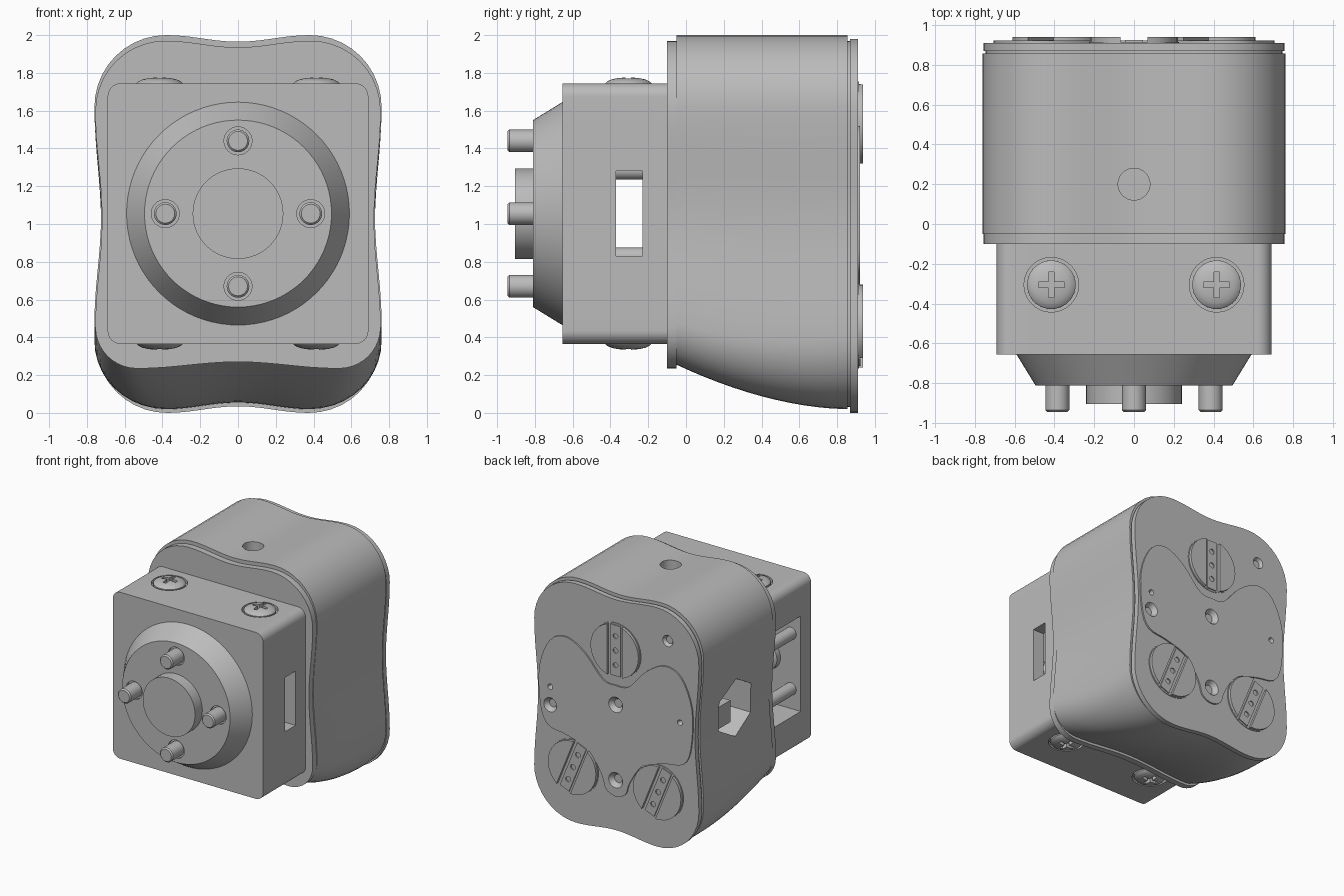
import bpy, bmesh
from math import sin, cos, pi, radians
from mathutils import Matrix, Vector

if "Cube" in bpy.data.objects:
    bpy.data.objects.remove(bpy.data.objects["Cube"])

grey = bpy.data.materials.new("plain grey")
grey.use_nodes = True
grey.diffuse_color = (0.5, 0.5, 0.5, 1)
grey.node_tree.nodes["Principled BSDF"].inputs["Base Color"].default_value = (0.5, 0.5, 0.5, 1)

MID = 1.055  # height of the front axis


def loft(name, rings):
    """Closed solid through a list of equal-length rings."""
    bm = bmesh.new()
    rows = [[bm.verts.new(p) for p in ring] for ring in rings]
    n = len(rows[0])
    for a, b in zip(rows, rows[1:]):
        for i in range(n):
            bm.faces.new((a[i], a[(i + 1) % n], b[(i + 1) % n], b[i]))
    bm.faces.new(rows[0])
    bm.faces.new(rows[-1])
    bmesh.ops.recalc_face_normals(bm, faces=bm.faces)
    mesh = bpy.data.meshes.new(name)
    bm.to_mesh(mesh)
    bm.free()
    mesh.materials.append(grey)
    ob = bpy.data.objects.new(name, mesh)
    bpy.context.collection.objects.link(ob)
    return ob


def prism(name, outline, y0, y1):
    return loft(name, [[(x, y, z) for x, z in outline] for y in (y0, y1)])


def turned(name, x, z, steps, n=48):
    """Round part along y from (y, radius) steps."""
    return loft(name, [[(x + r * cos(2 * pi * i / n), y, z + r * sin(2 * pi * i / n))
                        for i in range(n)] for y, r in steps])


def upright(name, x, y, steps, n=40):
    """Round part along z from (z, radius) steps."""
    return loft(name, [[(x + r * cos(2 * pi * i / n), y + r * sin(2 * pi * i / n), z)
                        for i in range(n)] for z, r in steps])


def block(name, x0, x1, y0, y1, z0, z1):
    return prism(name, [(x0, z0), (x1, z0), (x1, z1), (x0, z1)], y0, y1)


def cut(ob, *cutters):
    for c in cutters:
        c.hide_render = True
        m = ob.modifiers.new("cut", 'BOOLEAN')
        m.operation, m.solver, m.object = 'DIFFERENCE', 'EXACT', c
        bpy.context.view_layer.objects.active = ob
        bpy.ops.object.modifier_apply(modifier=m.name)


def drop(*cutters):
    for c in cutters:
        bpy.data.objects.remove(c)


def outline(half, z0, z1, r_low, r_top, dip=0.035, seg=10):
    """Rounded rectangle whose four sides bow inward."""
    corners = [(1, z1 - r_top, r_top, 0), (-1, z1 - r_top, r_top, 90),
               (-1, z0 + r_low, r_low, 180), (1, z0 + r_low, r_low, 270)]
    pts = []
    for k, (s, cz, r, a) in enumerate(corners):
        arc = [(s * (half - r) + r * cos(radians(a + 90 * i / seg)),
                cz + r * sin(radians(a + 90 * i / seg))) for i in range(seg + 1)]
        pts += arc
        s2, cz2, r2, a2 = corners[(k + 1) % 4]
        end = (s2 * (half - r2) + r2 * cos(radians(a2)), cz2 + r2 * sin(radians(a2)))
        inward = -Vector((cos(radians(a2)), sin(radians(a2))))
        for i in range(1, 14):
            t = i / 14
            p = Vector(arc[-1]).lerp(Vector(end), t) + inward * dip * (0.5 - 0.5 * cos(2 * pi * t))
            pts.append(tuple(p))
    return pts


# Rear housing: the underside sweeps down toward the back
rings = []
for i in range(13):
    t = i / 12
    low = 0.02 + 0.235 * (1 - t) ** 1.8
    rings.append([(x, -0.05 + 0.905 * t, z)
                  for x, z in outline(0.76, low, 2.0, 0.22 + 0.16 * t, 0.38)])
housing = loft("housing", rings)
top_hole = upright("top_hole_cutter", 0, 0.2, [(1.87, 0.08), (2.1, 0.08)])
hexagon = loft("side_port_cutter", [[(x, 0.4 + 0.24 * sin(k * pi / 3), MID + 0.24 * cos(k * pi / 3))
                                     for k in range(6)] for x in (-0.9, -0.45)])
cut(housing, top_hole, hexagon)
drop(top_hole, hexagon)
block("side_port_block", -0.66, -0.4, 0.36, 0.56, 0.9, 1.08)

prism("front_lip", outline(0.755, 0.235, 1.97, 0.22, 0.37), -0.1, -0.05)
prism("groove", outline(0.745, 0.03, 1.97, 0.37, 0.37), 0.85, 0.875)

# Back plate and its raised wavy insert
plate = prism("back_plate", outline(0.755, 0, 1.98, 0.38, 0.38), 0.868, 0.91)
half = [(0, 1.24), (.12, 1.26), (.28, 1.43), (.45, 1.52), (.6, 1.46), (.7, 1.22), (.69, .9),
        (.62, .75), (.45, .71), (.25, .64), (.13, .47), (.09, .36), (0, .32)]
knots = [Vector(p) for p in half + [(-x, z) for x, z in half[-2:0:-1]]]
wavy = []
for i in range(len(knots)):
    a, b, c, d = (knots[(i + k) % len(knots)] for k in (-1, 0, 1, 2))
    for t in (0, 0.25, 0.5, 0.75):
        wavy.append(tuple(0.5 * (2 * b + (c - a) * t + (2 * a - 5 * b + 4 * c - d) * t * t
                                 + (3 * b - a - 3 * c + d) * t ** 3)))
insert = prism("plate_insert", wavy, 0.9, 0.922)

# Countersunk holes in the back
for x, z, r in [(0, 1.08, .07), (0, .455, .07), (.6, .92, .065), (-.47, 1.73, .06),
                (.6, 1.07, .025), (-.59, 1.09, .025)]:
    hole = turned("hole_cutter", x, z, [(0.885, r * 0.5), (0.93, r)], 24)
    cut(plate, hole)
    if z < 1.5:
        cut(insert, hole)
    drop(hole)

# Three round contacts: two raised segments beside a lower drilled strip
for name, cx, cz, tilt in (("top", 0, 1.53, 0), ("left", .39, .46, 22), ("right", -.39, .46, 22)):
    rot = Matrix.Rotation(radians(tilt), 2)

    def place(pts):
        return [tuple(rot @ Vector(p) + Vector((cx, cz))) for p in pts]
    turned(name + "_contact_base", cx, cz, [(0.9, 0.225), (0.915, 0.225)])
    for s in (-1, 1):
        seg = [(s * 0.22 * cos(a), 0.22 * sin(a)) for a in [radians(-72 + 12 * k) for k in range(13)]]
        prism(name + "_contact_segment", place(seg), 0.905, 0.938)
    strip = prism(name + "_contact_strip",
                  place([(-.045, -.21), (.045, -.21), (.045, .21), (-.045, .21)]), 0.905, 0.924)
    for (hx, hz) in place([(0, -.12), (0, 0), (0, .12)]):
        hole = turned("hole_cutter", hx, hz, [(0.912, 0.022), (0.95, 0.022)], 16)
        cut(strip, hole)
        drop(hole)

# Front box with side window, slot and screw seats
box = prism("front_box", outline(0.69, 0.365, 1.745, 0.07, 0.07, 0), -0.655, -0.09)
cutters = [block("window_cutter", -0.9, 0.59, -0.517, -0.1, 0.66, 1.45),
           block("slot_cutter", 0.5, 0.9, -0.37, -0.23, 0.83, 1.28)]
screws = [(s * 0.415, face, d) for s in (-1, 1) for face, d in ((1.745, 1), (0.365, -1))]
for x, face, d in screws:
    cutters.append(upright("seat_cutter", x, -0.305, [(face - 0.03 * d, 0.137), (face + 0.1 * d, 0.137)]))
cut(box, *cutters)
drop(*cutters)

# Domed cross-head screws, top and bottom
for x, face, d in screws:
    dome = [(-.05, .122), (0, .122), (.01, .112), (.02, .09), (.027, .06), (.031, .02)]
    screw = upright("screw", x, -0.305, [(face + h * d, r) for h, r in dome])
    lo, hi = sorted((face - 0.005 * d, face + 0.1 * d))
    arms = [block("cross_cutter", x - a, x + a, -0.305 - b, -0.305 + b, lo, hi)
            for a, b in ((.065, .014), (.014, .065))]
    cut(screw, *arms)
    drop(*arms)

# Rods inside the box
for s in (-1, 1):
    turned("inner_rod", -0.6, MID + 0.23 * s, [(-0.53, 0.05), (-0.09, 0.05)], 24)

# Front cone, hub and four pins
cone = turned("front_cone", 0, MID, [(-0.645, 0.59), (-0.655, 0.59), (-0.81, 0.495)], 80)
turned("front_hub", 0, MID, [(-0.8, 0.24), (-0.905, 0.24)], 64)
for k in range(4):
    x, z = 0.385 * cos(k * pi / 2), MID + 0.385 * sin(k * pi / 2)
    seat = turned("pin_seat_cutter", x, z, [(-0.79, 0.074), (-0.9, 0.074)], 32)
    cut(cone, seat)
    drop(seat)
    turned("front_pin", x, z, [(-0.75, 0.06), (-0.935, 0.06), (-0.945, 0.05)], 32)
    turned("pin_head", x, z, [(-0.53, 0.12), (-0.47, 0.12), (-0.44, 0.08)], 32)

# Smooth shading with crisp edges
bpy.ops.object.select_all(action='DESELECT')
for ob in bpy.context.collection.objects:
    if ob.type == 'MESH' and grey.name in ob.data.materials:
        ob.select_set(True)
        bpy.context.view_layer.objects.active = ob
bpy.ops.object.shade_smooth_by_angle(angle=radians(25))
